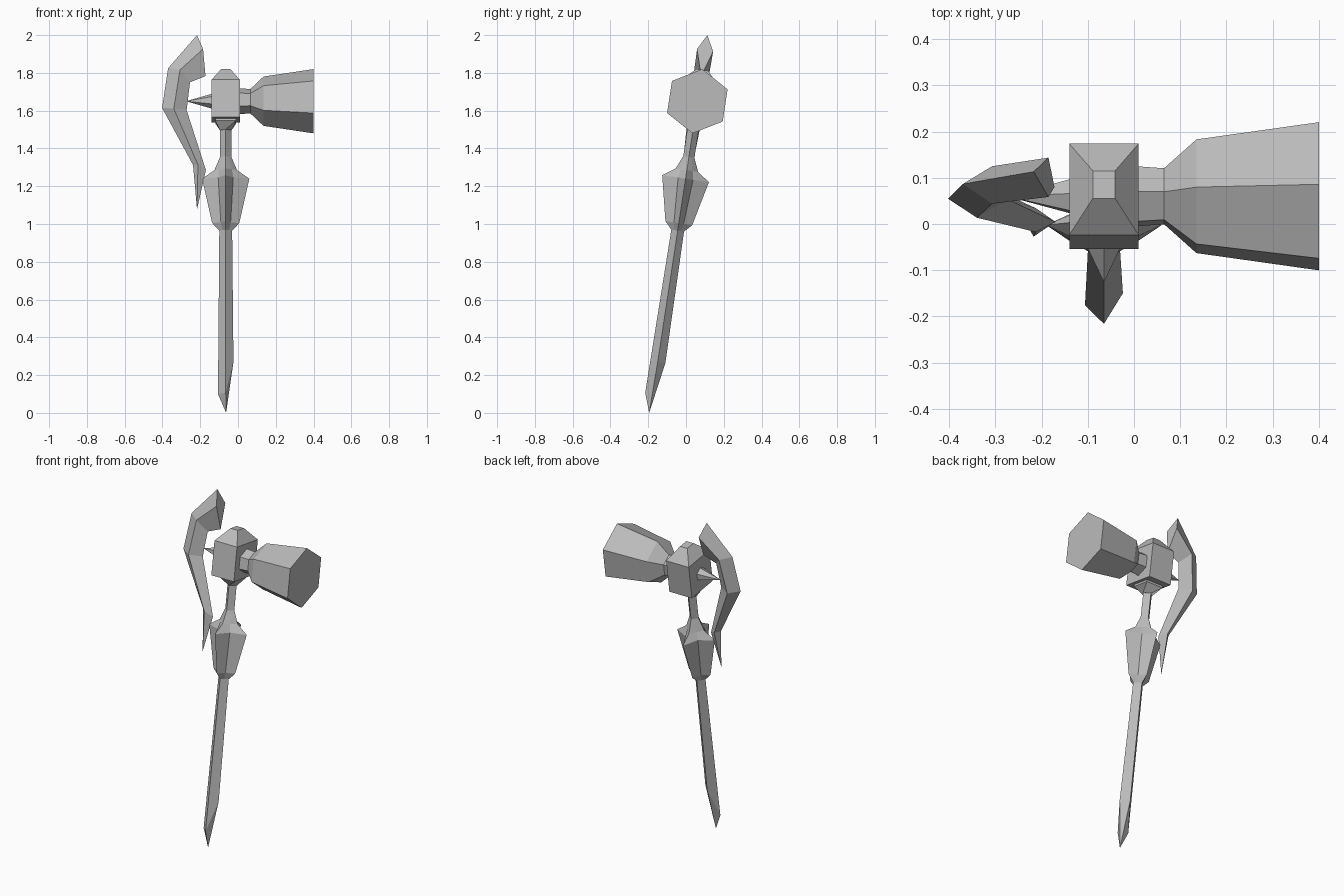
import bpy, bmesh, math
from mathutils import Matrix, Vector

if "Cube" in bpy.data.objects:
    bpy.data.objects.remove(bpy.data.objects["Cube"])

LEAN = math.radians(8.64)
CENTRE = Vector((-0.065, 0.06, 1.65))     # middle of the head block
TILT = Matrix.Translation(CENTRE) @ Matrix.Rotation(-LEAN, 4, 'X')

metal = bpy.data.materials.new("grey_metal")
metal.diffuse_color = (0.5, 0.5, 0.5, 1)
metal.use_nodes = True
metal.node_tree.nodes["Principled BSDF"].inputs["Base Color"].default_value = metal.diffuse_color


def loft(name, rings):
    """Skin a list of equal-length rings, given in the leaning frame, and cap both ends."""
    bm = bmesh.new()
    loops = [[bm.verts.new(p) for p in ring] for ring in rings]
    n = len(loops[0])
    for a, b in zip(loops, loops[1:]):
        for i in range(n):
            j = (i + 1) % n
            bm.faces.new((a[i], a[j], b[j], b[i]))
    bm.faces.new(loops[0])
    bm.faces.new(loops[-1])
    bmesh.ops.remove_doubles(bm, verts=bm.verts, dist=0.0005)
    bmesh.ops.recalc_face_normals(bm, faces=bm.faces)
    me = bpy.data.meshes.new(name)
    bm.to_mesh(me)
    bm.free()
    me.materials.append(metal)
    ob = bpy.data.objects.new(name, me)
    ob.matrix_world = TILT
    bpy.context.collection.objects.link(ob)
    return ob


def lz(z):
    """World height of an axis point turned into distance along the leaning axis."""
    return (z - CENTRE.z) / math.cos(LEAN)


def rect(hx, hy, z):
    return [(-hx, -hy, z), (hx, -hy, z), (hx, hy, z), (-hx, hy, z)]


def diamond(r, z):
    return [(-r, 0, z), (0, -r, z), (r, 0, z), (0, r, z)]


def hexagon(r, x):
    """Six-sided ring facing along x, one corner up."""
    return [(x - CENTRE.x, r * math.sin(k * math.pi / 3), r * math.cos(k * math.pi / 3))
            for k in range(6)]


def star(outer, inner, z):
    """Four-pointed ring with points on the axes."""
    pts = []
    for k in range(8):
        r = outer if k % 2 == 0 else inner * math.sqrt(2)
        t = k * math.pi / 4
        pts.append((r * math.cos(t), r * math.sin(t), z))
    return pts


# Head block with sloped cap and a collar underneath
loft("head_block", [rect(0.075, 0.1, -0.1), rect(0.075, 0.1, 0.1), rect(0.024, 0.03, 0.168)])
loft("head_collar", [rect(0.055, 0.055, -0.099), rect(0.055, 0.055, -0.112),
                     diamond(0.031, -0.155)])

# Hammer and opposite spike
loft("hammer", [hexagon(r, x) for r, x in
                ((0.07, 0.0), (0.065, 0.065), (0.132, 0.135), (0.172, 0.4))])
loft("spike", [hexagon(0.042, -0.13), hexagon(0.0, -0.275)])

# Handle with a slanted pointed end
low, high = lz(0.1), lz(0.27)
loft("handle", [diamond(0.03, -0.12), diamond(0.03, lz(1.35)), diamond(0.034, lz(0.97)),
                [(-0.041, 0, low), (0, -0.041, low), (0.041, 0, high), (0, 0.041, high)],
                [(0.002, -0.004, lz(0.0))] * 4])

# Four-finned guard
loft("guard", [star(0.03, 0.015, lz(1.355)), star(0.06, 0.032, lz(1.285)),
               star(0.125, 0.04, lz(1.24)), star(0.072, 0.026, lz(1.005)),
               star(0.034, 0.017, lz(0.965))])

# Axe blade: outer edge, side ridge, inner edge as (x, z), and half thickness
sections = [
    ((-0.217, 2.0), (-0.185, 1.92), (-0.172, 1.783), 0.043),
    ((-0.37, 1.825), (-0.307, 1.81), (-0.254, 1.75), 0.041),
    ((-0.402, 1.615), (-0.34, 1.605), (-0.272, 1.603), 0.04),
    ((-0.238, 1.312), (-0.212, 1.31), (-0.17, 1.286), 0.026),
    ((-0.217, 1.077), (-0.217, 1.077), (-0.217, 1.077), 0.0),
]
loft("axe_blade", [[(o[0] - CENTRE.x, 0, lz(o[1])), (m[0] - CENTRE.x, -t, lz(m[1])),
                    (i[0] - CENTRE.x, 0, lz(i[1])), (m[0] - CENTRE.x, t, lz(m[1]))]
                   for o, m, i, t in sections])
